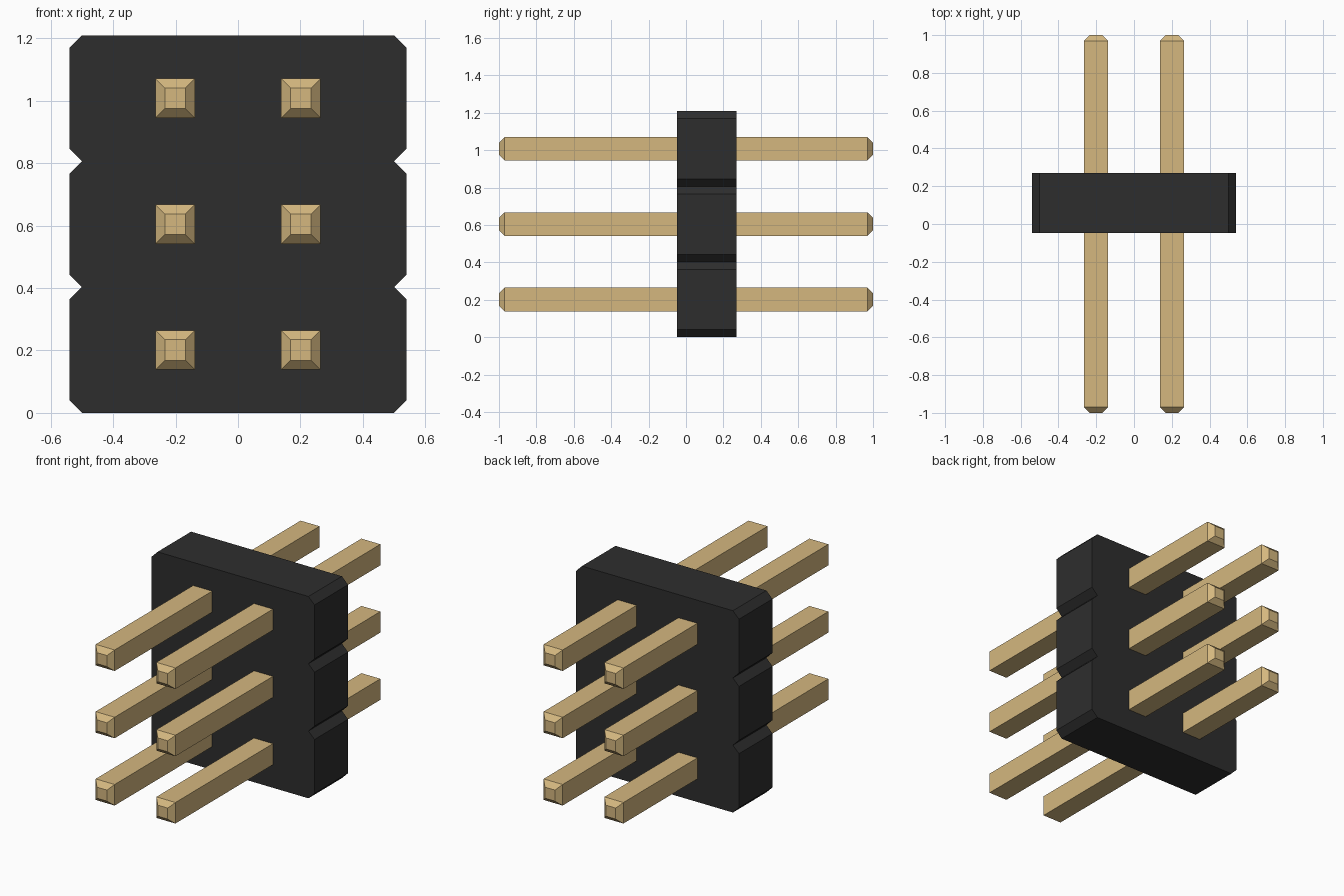
import bpy, bmesh

cube = bpy.data.objects.get("Cube")
if cube:
    bpy.data.objects.remove(cube, do_unlink=True)

PITCH = 0.403          # pin spacing
ROWS = 3
BODY_W = 0.54          # housing half width
CUT = 0.04             # corner chamfer and notch size
BODY_Y = (-0.047, 0.27)
PIN, TIP = 0.063, 0.033  # pin half widths, shaft and tip
TAPER = 0.03


def material(name, rgb):
    m = bpy.data.materials.new(name)
    m.use_nodes = True
    m.diffuse_color = (*rgb, 1)
    bsdf = m.node_tree.nodes["Principled BSDF"]
    bsdf.inputs["Base Color"].default_value = (*rgb, 1)
    bsdf.inputs["Roughness"].default_value = 0.6
    return m


def loft(name, rings, mat):
    """Join equal closed rings of points along y and cap both ends."""
    bm = bmesh.new()
    loops = [[bm.verts.new(p) for p in ring] for ring in rings]
    for a, b in zip(loops, loops[1:]):
        for i in range(len(a)):
            j = (i + 1) % len(a)
            bm.faces.new((a[i], a[j], b[j], b[i]))
    bm.faces.new(loops[0])
    bm.faces.new(loops[-1])
    bmesh.ops.recalc_face_normals(bm, faces=bm.faces)
    mesh = bpy.data.meshes.new(name)
    bm.to_mesh(mesh)
    bm.free()
    mesh.materials.append(mat)
    obj = bpy.data.objects.new(name, mesh)
    bpy.context.collection.objects.link(obj)
    return obj


black = material("black plastic", (0.027, 0.027, 0.027))
gold = material("gold metal", (0.66, 0.475, 0.212))

# Housing: notched outline, one chamfered segment per row
side = [(BODY_W - CUT, 0)]
for r in range(ROWS):
    z0, z1 = r * PITCH, (r + 1) * PITCH
    side += [(BODY_W, z0 + CUT), (BODY_W, z1 - CUT), (BODY_W - CUT, z1)]
outline = side + [(-x, z) for x, z in reversed(side)]
loft("housing", [[(x, y, z) for x, z in outline] for y in BODY_Y], black)

# Pins: square shafts with tapered tips at both ends
sections = [(-1, TIP), (-1 + TAPER, PIN), (1 - TAPER, PIN), (1, TIP)]
corners = [(-1, -1), (1, -1), (1, 1), (-1, 1)]
for r in range(ROWS):
    for label, sx in (("left", 1), ("right", -1)):
        pin = loft(f"pin_{label}_{r + 1}",
                   [[(cx * h, y, cz * h) for cx, cz in corners] for y, h in sections], gold)
        pin.location = (sx * PITCH / 2, 0, (r + 0.5) * PITCH)
